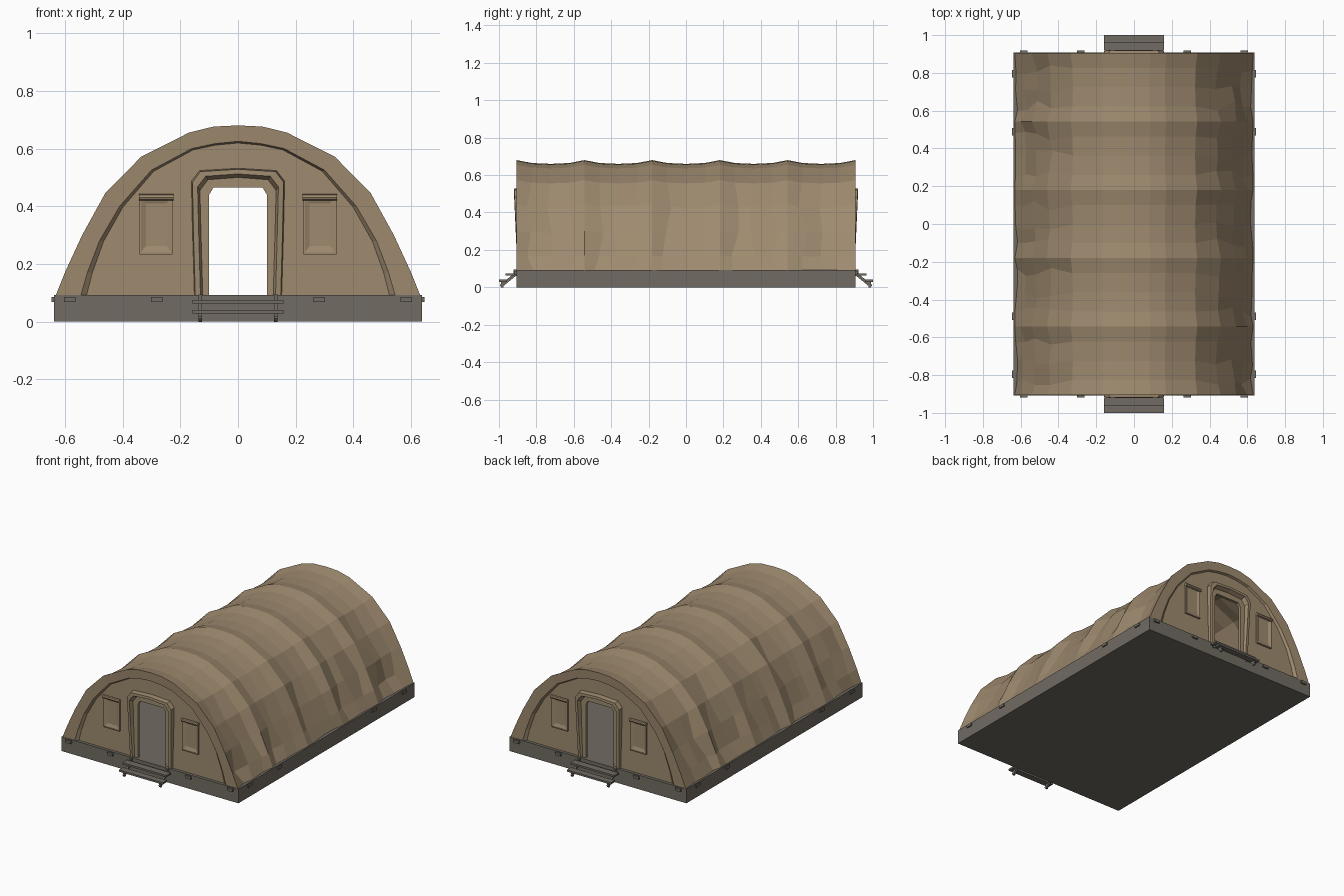
import bpy, bmesh, math, random
from mathutils import Matrix, Vector

if "Cube" in bpy.data.objects:
    bpy.data.objects.remove(bpy.data.objects["Cube"])

random.seed(7)


def material(name, rgb):
    m = bpy.data.materials.new(name)
    m.diffuse_color = (*rgb, 1)
    m.use_nodes = True
    m.node_tree.nodes["Principled BSDF"].inputs["Base Color"].default_value = m.diffuse_color
    return m


CANVAS = material("tan canvas", (0.342, 0.254, 0.158))
GREY = material("grey platform", (0.165, 0.150, 0.125))


def finish(name, bm, mat):
    me = bpy.data.meshes.new(name)
    bm.to_mesh(me)
    bm.free()
    me.materials.append(mat)
    ob = bpy.data.objects.new(name, me)
    bpy.context.collection.objects.link(ob)
    return ob


def box(bm, x, y, z, tilt=0):
    """Box from three (min, max) ranges, optionally tilted about x."""
    c = Vector([(a + b) / 2 for a, b in (x, y, z)])
    s = [abs(b - a) for a, b in (x, y, z)]
    bmesh.ops.create_cube(bm, size=1, matrix=Matrix.Translation(c)
                          @ Matrix.Rotation(tilt, 4, 'X') @ Matrix.Diagonal((*s, 1)))


def mirrored(half):
    """Full left-to-right outline from a right half that ends at x = 0."""
    return [(-p[0], *p[1:]) for p in half] + [p for p in reversed(half[:-1])]


def bridge(bm, loops, flip=False):
    """Quad strips between successive open outlines of (x, y, z)."""
    rows = [[bm.verts.new(p) for p in loop] for loop in loops]
    for a, b in zip(rows, rows[1:]):
        for i in range(len(a) - 1):
            q = [a[i], a[i + 1], b[i + 1], b[i]]
            bm.faces.new(q[::-1] if flip else q)


FLOOR = 0.09
OUTER = [(.632, FLOOR), (.60, .17), (.54, .30), (.46, .445),
         (.335, .572), (.17, .655), (.085, .676), (0, .68)]
INNER = [(.545, FLOOR), (.522, .17), (.48, .28), (.41, .40),
         (.30, .525), (.16, .60), (.08, .617), (0, .625)]
DOOR = [(.10, FLOOR), (.10, .17), (.10, .25), (.10, .36),
        (.10, .44), (.085, .465), (.04, .465), (0, .465)]

# Canopy: arched skin that sags between six ribs, with folds on the sides
bm = bmesh.new()
END, SPANS = .905, 5
full = mirrored(OUTER)
loops = []
for s in range(SPANS):
    for f, sag in ((0, 0), (.22, .026), (.5, .034), (.78, .026)):
        y = -END + 2 * END * (s + f) / SPANS
        near_end = 1.5 if s in (0, SPANS - 1) else 1
        loop = []
        for x, z in full:
            k = 1 - sag
            dy = 0
            if sag:
                if z < .5:
                    k -= random.uniform(-.012, .025) * near_end
                    dy = random.uniform(-.03, .03)
                if z <= FLOOR:
                    k = 1 - random.uniform(0, .025)
            loop.append((x * k, y + dy, FLOOR + (z - FLOOR) * k))
        loops.append(loop)
loops.append([(x, END, z) for x, z in full])
bridge(bm, loops)
# end walls: rim band, step, flat wall around the doorway
for sy in (-1, 1):
    step = [(x - .02 * (1 - i / 7), z - .006 * (i / 7)) for i, (x, z) in enumerate(INNER)]
    prof = ((OUTER, .905), (INNER, .902), (step, .888), (DOOR, .888), (DOOR, .87))
    bridge(bm, [[(x, sy * y, z) for x, z in mirrored(h)] for h, y in prof], sy < 0)
bmesh.ops.remove_doubles(bm, verts=bm.verts, dist=.0005)
finish("tent_canopy", bm, CANVAS)


# Door frames: raised trim leaning outward at the top
def door_outline(w, top, y, lean, sy):
    half = [(w - .01, FLOOR), (w - .004, .30), (w, top - .045), (w - .028, top - .008), (0, top)]
    return [(x, sy * (y + lean * (z - FLOOR) / .44), z) for x, z in mirrored(half)]


for sy, label in ((-1, "front"), (1, "back")):
    bm = bmesh.new()
    bridge(bm, [door_outline(.162, .532, .885, 0, sy),
                door_outline(.158, .528, .899, .020, sy),
                door_outline(.140, .512, .901, .020, sy),
                door_outline(.132, .500, .890, .002, sy)], sy < 0)
    finish(label + "_door_frame", bm, CANVAS)

# Windows: padded panel, rolled flap above, thin sill
for sy, end in ((-1, "front"), (1, "back")):
    for sx, side in ((-1, "left"), (1, "right")):
        bm = bmesh.new()
        cx = sx * .2835
        def rect(w, z0, z1, y):
            return [bm.verts.new((cx + u * w, sy * y, v)) for u, v in
                    ((-1, z0), (1, z0), (1, z1), (-1, z1))]
        rings = [rect(.057, .235, .43, .886), rect(.057, .235, .43, .897),
                 rect(.052, .241, .43, .897), rect(.036, .262, .41, .890)]
        for a, b in zip(rings, rings[1:]):
            for i in range(4):
                bm.faces.new((a[i], a[(i + 1) % 4], b[(i + 1) % 4], b[i]))
        bm.faces.new(rings[-1])
        bmesh.ops.recalc_face_normals(bm, faces=bm.faces)
        if (bm.faces[:][-1].normal.y * sy) < 0:
            bmesh.ops.reverse_faces(bm, faces=bm.faces)
        bmesh.ops.create_cone(bm, cap_ends=True, segments=8, radius1=.011, radius2=.011,
                              depth=.12, matrix=Matrix.Translation((cx, sy * .897, .431))
                              @ Matrix.Rotation(math.pi / 2, 4, 'Y'))
        box(bm, (cx - .057, cx + .057), (sy * .886, sy * .900), (.233, .239))
        finish(f"{end}_{side}_window", bm, CANVAS)

# Platform
bm = bmesh.new()
box(bm, (-.638, .638), (-.907, .907), (0, FLOOR + .002))
finish("platform", bm, GREY)

# Clips around the platform edge
bm = bmesh.new()
for a in (-1, 1):
    for b in (-1, 1):
        for x in (.583, .281):
            box(bm, (b * x - .02, b * x + .02), (a * .90, a * .918), (.068, .086))
        for y in (.795, .488):
            box(bm, (a * .63, a * .646), (b * y - .02, b * y + .02), (.068, .086))
finish("platform_clips", bm, GREY)

# Steps at both doors: two planks on sloping stringers
for sy, end in ((-1, "front"), (1, "back")):
    bm = bmesh.new()
    box(bm, (-.158, .158), (sy * .918, sy * .964), (.063, .075))
    box(bm, (-.158, .158), (sy * .958, sy * 1.0), (.029, .041))
    for x in (-.13, .13):
        box(bm, (x - .006, x + .006), (sy * .946 - .058, sy * .946 + .058),
            (.034, .050), -sy * math.radians(39))
        box(bm, (x - .006, x + .006), (sy * .903, sy * .922), (.06, .094))
        box(bm, (x - .006, x + .006), (sy * .975, sy * .988), (0, .03))
    finish(end + "_steps", bm, GREY)
